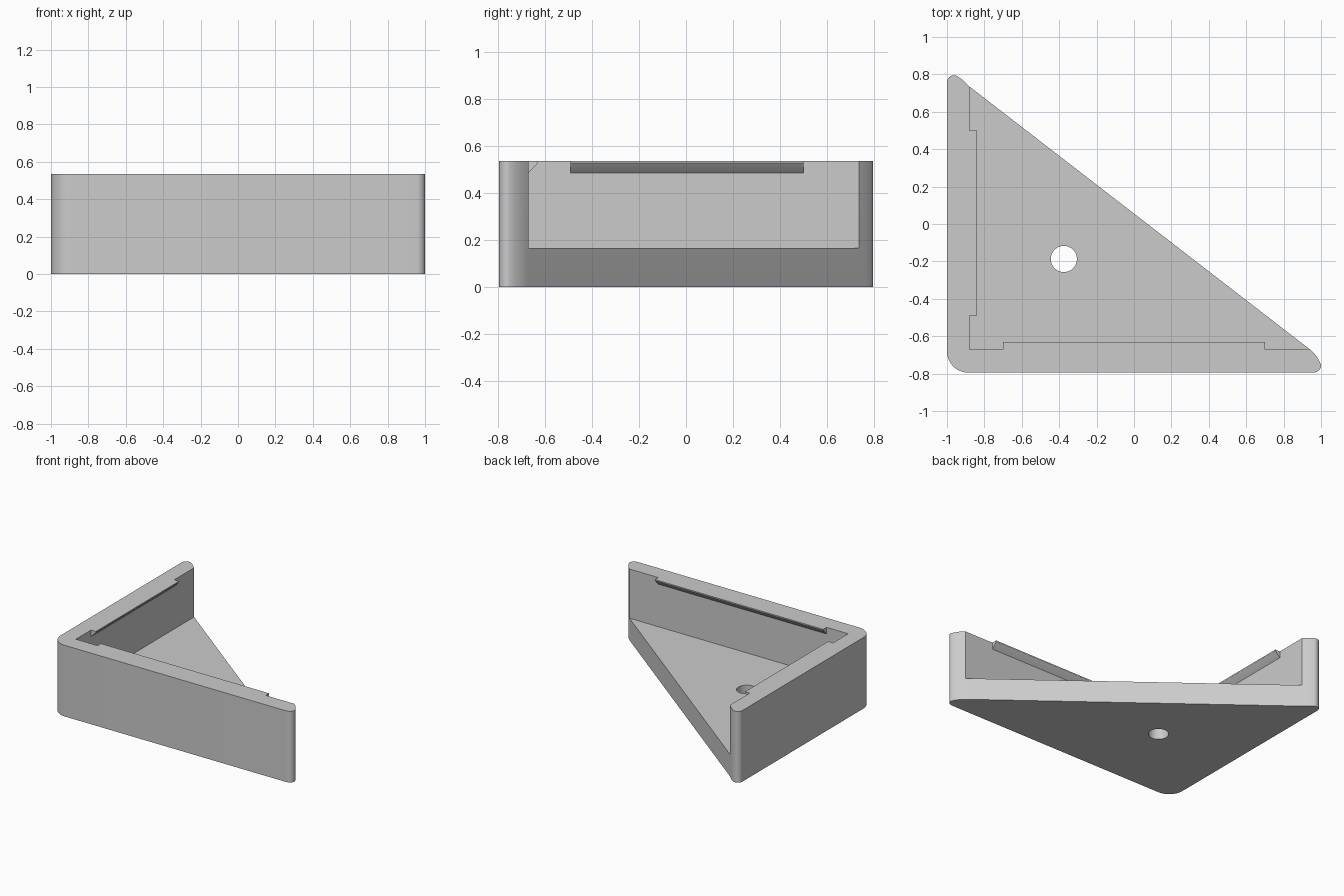
import bpy
import bmesh
from math import radians, cos, sin

if "Cube" in bpy.data.objects:
    bpy.data.objects.remove(bpy.data.objects["Cube"], do_unlink=True)

HEIGHT, FLOOR = 0.535, 0.165
WALL_X, WALL_Y = -0.88, -0.67      # inner faces of the two walls

grey = bpy.data.materials.new("light grey")
grey.use_nodes = True
COLOUR = (0.6, 0.6, 0.6, 1)
grey.diffuse_color = COLOUR
grey.node_tree.nodes["Principled BSDF"].inputs["Base Color"].default_value = COLOUR


def prism(name, points, offset):
    """Sweep a closed 3D polygon along an offset vector."""
    bm = bmesh.new()
    face = bm.faces.new([bm.verts.new(p) for p in points])
    ext = bmesh.ops.extrude_face_region(bm, geom=[face])["geom"]
    bmesh.ops.translate(bm, vec=offset,
                        verts=[v for v in ext if isinstance(v, bmesh.types.BMVert)])
    bmesh.ops.recalc_face_normals(bm, faces=bm.faces)
    mesh = bpy.data.meshes.new(name)
    bm.to_mesh(mesh)
    bm.free()
    mesh.materials.append(grey)
    obj = bpy.data.objects.new(name, mesh)
    bpy.context.collection.objects.link(obj)
    return obj


def combine(target, tool, operation):
    """Apply a boolean and discard the tool."""
    tool.hide_render = True
    mod = target.modifiers.new(operation, 'BOOLEAN')
    mod.operation, mod.solver, mod.object = operation, 'EXACT', tool
    bpy.context.view_layer.objects.active = target
    bpy.ops.object.modifier_apply(modifier=mod.name)
    bpy.data.objects.remove(tool, do_unlink=True)


def arc(cx, cy, rx, ry, start, end, steps):
    """Points on an elliptical arc, angles in degrees."""
    angles = [radians(start + (end - start) * i / steps) for i in range(steps + 1)]
    return [(cx + rx * cos(a), cy + ry * sin(a)) for a in angles]


# Triangular outline with a round corner and two rounded tips
outline = arc(-0.885, -0.68, 0.115, 0.115, 180, 270, 12)
outline += arc(0.955, -0.757, 0.045, 0.038, 270, 370, 10)
outline += [(0.988, -0.727), (0.969, -0.699), (0.94, -0.67)]
outline += [(WALL_X, 0.735), (-0.91, 0.765), (-0.935, 0.784)]
outline += arc(-0.962, 0.757, 0.038, 0.038, 65, 180, 10)
bracket = prism("corner_bracket", [(x, y, 0) for x, y in outline], (0, 0, HEIGHT))

# Hollow out the inside above the floor
cavity = prism("cavity_cutter", [(WALL_X, WALL_Y, FLOOR), (2, WALL_Y, FLOOR),
                                 (2, 2, FLOOR), (WALL_X, 2, FLOOR)], (0, 0, 1))
combine(bracket, cavity, 'DIFFERENCE')

# Round screw hole through the floor
ring = arc(-0.375, -0.187, 0.07, 0.07, 0, 360, 48)[:-1]
combine(bracket, prism("hole_cutter", [(x, y, -0.1) for x, y in ring], (0, 0, 0.5)),
        'DIFFERENCE')

# Retaining lips with sloped undersides along both wall tops
lip = [(-0.03, 0.485), (0, 0.485), (0.036, 0.521), (0.04, 0.527), (0.04, HEIGHT),
       (-0.03, HEIGHT)]
combine(bracket, prism("left_lip", [(WALL_X + d, -0.49, z) for d, z in lip],
                       (0, 0.99, 0)), 'UNION')
combine(bracket, prism("front_lip", [(-0.7, WALL_Y + d, z) for d, z in lip],
                       (1.4, 0, 0)), 'UNION')

# Smooth the rounded corners, keep the edges sharp
bpy.ops.object.select_all(action='DESELECT')
bracket.select_set(True)
bpy.context.view_layer.objects.active = bracket
bpy.ops.object.shade_smooth_by_angle(angle=radians(30))
